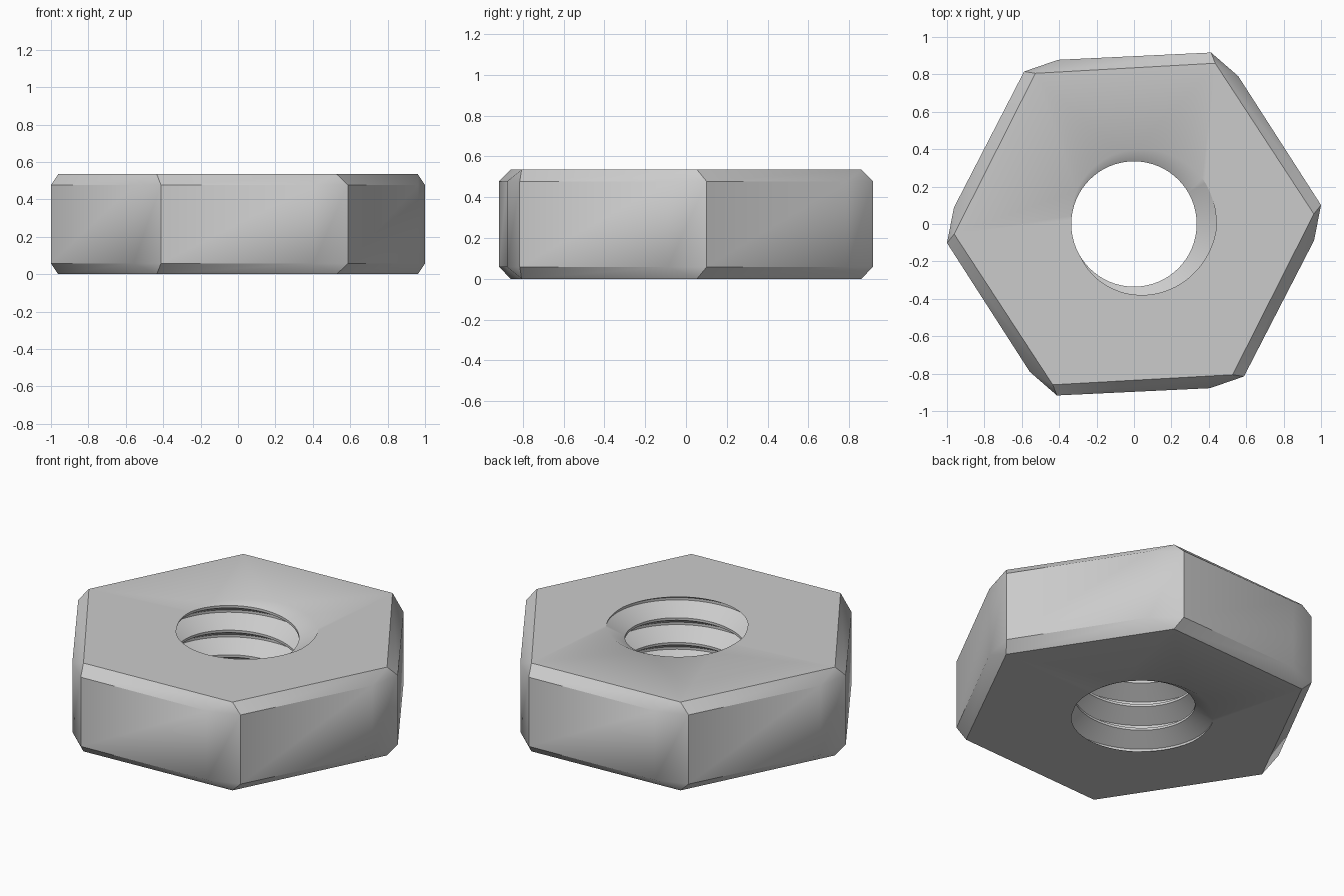
import bpy
import bmesh
from math import sin, cos, radians

cube = bpy.data.objects.get("Cube")
if cube:
    bpy.data.objects.remove(cube, do_unlink=True)

HEIGHT, BEVEL = 0.535, 0.058
MINOR, MAJOR, PITCH = 0.335, 0.44, 0.1495
STEPS, START = 96, 32
# One thread turn: (fraction of pitch, radius)
PROFILE = [(0, MAJOR), (0.1, MAJOR), (0.5, MINOR), (0.6, MINOR)]


def polar(radius, degrees, z):
    a = radians(degrees)
    return (radius * cos(a), radius * sin(a), z)


def thread_radius(phase):
    """Radius of the trapezoid thread at a fraction of its pitch."""
    u = phase % 1
    points = PROFILE + [(1, MAJOR)]
    for (u0, r0), (u1, r1) in zip(points, points[1:]):
        if u <= u1:
            return r0 + (r1 - r0) * (u - u0) / (u1 - u0)
    return MAJOR


def skin(bm, rows, close=False):
    """Join neighbouring rows of vertices with quads."""
    n = len(rows[0])
    for a, b in zip(rows, rows[1:]):
        for i in range(n if close else n - 1):
            j = (i + 1) % n
            bm.faces.new((a[i], a[j], b[j], b[i]))


bm = bmesh.new()

# Outer hexagon with slightly twisted, chamfered corners
rings = []
for z, inset in ((0, True), (BEVEL, False), (HEIGHT - BEVEL, False), (HEIGHT, True)):
    ring = []
    for k in range(6):
        if inset:
            corner = bm.verts.new(polar(0.963, 3.2 + 60 * k, z))
            before = bm.verts.new(corner.co)
            ring += [before, corner]
        else:
            ring += [bm.verts.new(polar(0.967, -5.2 + 60 * k, z)),
                     bm.verts.new(polar(1.005, 5.8 + 60 * k, z))]
    rings.append(ring)
skin(bm, rings, close=True)

# Threaded bore, trimmed where the helix meets the top and bottom
columns = []
for i in range(STEPS + 1):
    angle = 360 * i / STEPS
    lead = (angle - START) / 360
    column = []
    for turn in range(-6, 3):
        for u, _ in PROFILE:
            raw = HEIGHT + PITCH * (lead + turn + u)
            z = min(max(raw, 0), HEIGHT)
            radius = thread_radius(u + (z - raw) / PITCH)
            column.append(bm.verts.new(polar(radius, angle, z)))
    columns.append(column)
skin(bm, columns)

bmesh.ops.remove_doubles(bm, verts=bm.verts[:], dist=0.0003)

# Flat top and bottom around the bore
for z, up in ((0, -1), (HEIGHT, 1)):
    rim = [e for e in bm.edges if e.is_boundary
           and all(abs(v.co.z - z) < 0.001 for v in e.verts)]
    bmesh.ops.triangle_fill(bm, edges=rim, use_beauty=True, normal=(0, 0, up))
bmesh.ops.recalc_face_normals(bm, faces=bm.faces[:])

mesh = bpy.data.meshes.new("hex_nut")
bm.to_mesh(mesh)
bm.free()
nut = bpy.data.objects.new("hex_nut", mesh)
bpy.context.collection.objects.link(nut)

# Grey metal
GREY = (0.6, 0.6, 0.6, 1)
metal = bpy.data.materials.new("grey_metal")
metal.use_nodes = True
metal.diffuse_color = GREY
metal.node_tree.nodes["Principled BSDF"].inputs["Base Color"].default_value = GREY
mesh.materials.append(metal)

bpy.ops.object.select_all(action="DESELECT")
nut.select_set(True)
bpy.context.view_layer.objects.active = nut
bpy.ops.object.shade_smooth_by_angle(angle=radians(30))
